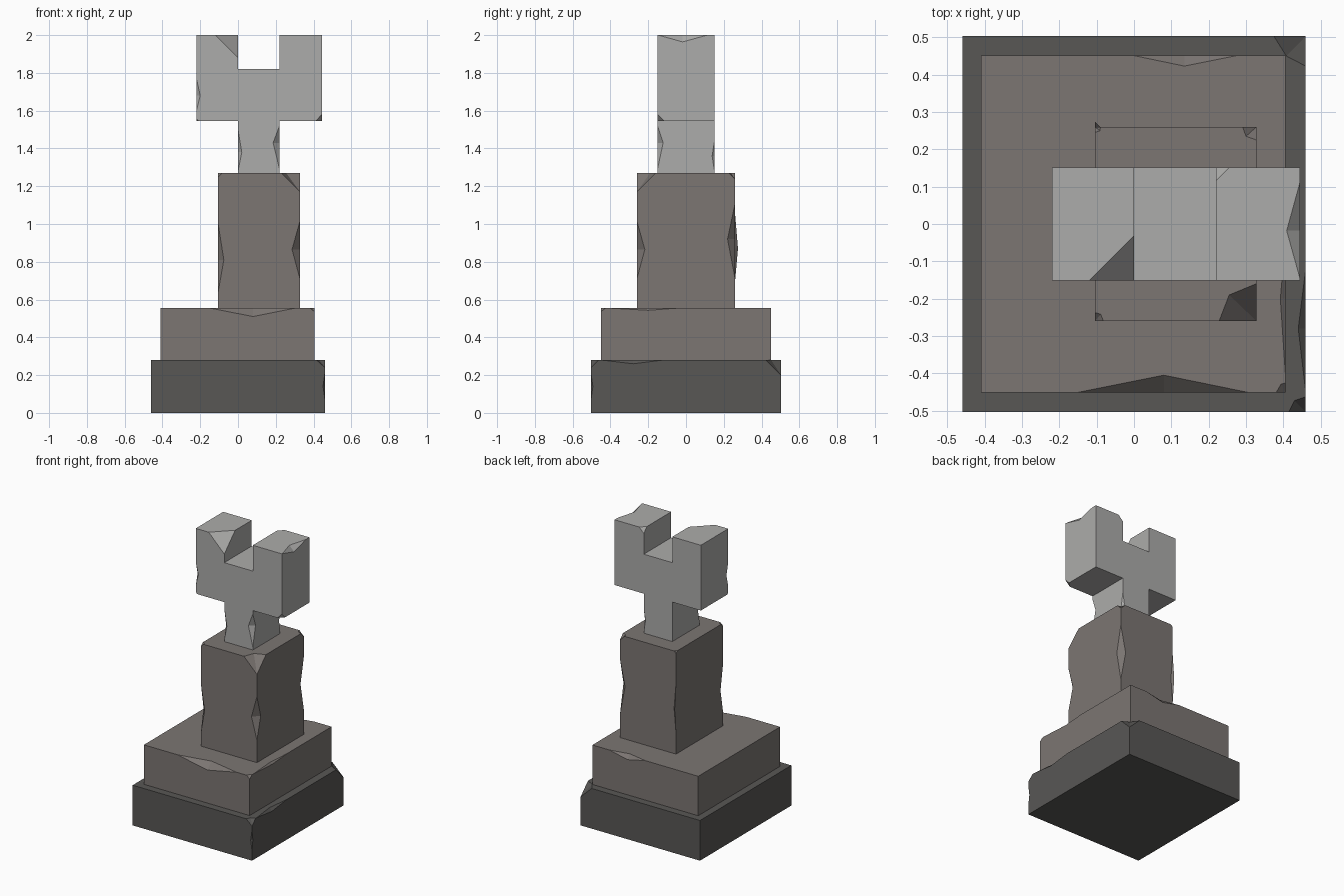
import bpy, bmesh
from mathutils import Vector

if "Cube" in bpy.data.objects:
    bpy.data.objects.remove(bpy.data.objects["Cube"])


def material(name, rgb):
    m = bpy.data.materials.new(name)
    m.diffuse_color = (*rgb, 1)
    m.use_nodes = True
    m.node_tree.nodes["Principled BSDF"].inputs["Base Color"].default_value = m.diffuse_color
    return m


def prism(profile, y):
    """Faces (point loops) of an xz profile extruded from -y to y."""
    front = [Vector((px, -y, pz)) for px, pz in profile]
    back = [Vector((px, y, pz)) for px, pz in profile]
    n = len(profile)
    sides = [[front[i], back[i], back[(i + 1) % n], front[(i + 1) % n]] for i in range(n)]
    return [front, back[::-1]] + sides


def box(x0, x1, y, z0, z1):
    return prism([(x0, z0), (x1, z0), (x1, z1), (x0, z1)], y)


def along(axis, d):
    v = Vector((0, 0, 0))
    v[axis] = d
    return v


def same(a, b):
    return (a - b).length < 1e-5


def chip(faces, corner, cut, inner=None):
    """Break off a corner; inner is an extra break point on the horizontal face."""
    c = Vector(corner)
    px, py, pz = [c + along(k, cut[k]) for k in range(3)]
    mid = c + Vector((*inner, 0)) if inner else None
    for f in faces:
        for i, p in enumerate(f):
            if not same(p, c):
                continue
            new = []
            for q in (f[i - 1], f[(i + 1) % len(f)]):
                k = max(range(3), key=lambda a: abs(q[a] - c[a]))
                new.append(c + along(k, cut[k]))
            if mid and all(abs(q.z - c.z) < 1e-5 for q in f):
                new.insert(1, mid)
            f[i:i + 1] = new
            break
    faces.extend([[px, mid, pz], [mid, py, pz]] if mid else [[px, py, pz]])


def nick(faces, middle, axis, lo, hi, cut):
    """Knock a V-shaped dent into the edge that runs along axis."""
    m = Vector(middle)
    a, b = m.copy(), m.copy()
    a[axis], b[axis] = lo, hi
    j, k = [q for q in range(3) if q != axis]
    ends = []
    for inward, flat in ((j, k), (k, j)):
        p = m + along(inward, cut[inward])
        ends.append(p)
        for f in faces:
            if any(abs(q[flat] - m[flat]) > 1e-5 for q in f):
                continue
            for i, s in enumerate(f):
                e = f[(i + 1) % len(f)]
                on_line = all(abs(q[inward] - m[inward]) < 1e-5 for q in (s, e))
                low, high = sorted((s[axis], e[axis]))
                if on_line and low <= lo and hi <= high:
                    f[i + 1:i + 1] = [a, p, b] if s[axis] < e[axis] else [b, p, a]
                    break
    faces.extend([[a, ends[0], ends[1]], [b, ends[1], ends[0]]])


def build(name, faces, mat):
    bm = bmesh.new()
    verts = {}
    for f in faces:
        loop = []
        for p in f:
            key = tuple(round(c, 4) for c in p)
            if key not in verts:
                verts[key] = bm.verts.new(key)
            loop.append(verts[key])
        bm.faces.new(loop)
    bmesh.ops.recalc_face_normals(bm, faces=bm.faces[:])
    me = bpy.data.meshes.new(name)
    bm.to_mesh(me)
    bm.free()
    me.materials.append(mat)
    bpy.context.collection.objects.link(bpy.data.objects.new(name, me))


dark = material("dark stone", (0.098, 0.095, 0.091))
brown = material("brown grey stone", (0.200, 0.180, 0.170))
light = material("light stone", (0.415, 0.413, 0.405))

# Bottom slab
X, Y, Z = 0.46, 0.503, 0.28
f = box(-X, X, Y, 0, Z)
chip(f, (X, Y, Z), (-0.085, -0.08, -0.08), (-0.052, -0.053))
chip(f, (X, -Y, Z), (-0.045, 0.04, -0.04), (-0.03, 0.03))
nick(f, (X, -0.28, Z), 1, -0.45, -0.12, (-0.02, 0, -0.02))
nick(f, (X, -Y, 0.14), 2, 0.07, 0.21, (-0.01, 0.01, 0))
build("bottom_slab", f, dark)

# Upper step
X, Y, Z = 0.406, 0.451, 0.555
f = box(-0.41, X, Y, 0.28, Z)
chip(f, (X, -Y, Z), (-0.025, 0.025, -0.02), (-0.012, 0.022))
nick(f, (0.08, -Y, Z), 0, -0.15, 0.305, (0, 0.046, -0.045))
nick(f, (0.135, Y, Z), 0, 0.0, 0.275, (0, -0.028, -0.03))
nick(f, (X, -0.2, Z), 1, -0.41, -0.04, (-0.014, 0, -0.012))
build("upper_step", f, brown)

# Pillar
L, X, Y, Z = -0.105, 0.328, 0.26, 1.27
f = box(L, X, Y, 0.555, Z)
chip(f, (X, -Y, Z), (-0.1, 0.1, -0.1), (-0.073, 0.07))
chip(f, (X, Y, Z), (-0.037, -0.035, -0.035), (-0.028, -0.025))
chip(f, (L, -Y, Z), (0.023, 0.023, -0.02), (0.016, 0.018))
chip(f, (L, Y, Z), (0.015, -0.015, -0.015), (0.014, -0.01))
nick(f, (X, -Y, 0.865), 2, 0.71, 1.015, (-0.042, 0.042, 0))
nick(f, (L, -Y, 0.81), 2, 0.64, 1.0, (0.03, 0.03, 0))
nick(f, (X, Y, 0.92), 2, 0.71, 1.11, (-0.04, -0.04, 0))
nick(f, (L, Y, 0.87), 2, 0.7, 1.05, (0.015, 0.015, 0))
build("pillar", f, brown)

# Forked top with its neck
L, X, Y, Z = -0.22, 0.445, 0.151, 2.0
U, N, B = 1.545, 0.22, 1.82
f = prism([(0, 1.27), (N, 1.27), (N, U), (X, U), (X, Z), (N, Z),
           (N, B), (0, B), (0, Z), (L, Z), (L, U), (0, U)], Y)
chip(f, (0, -Y, Z), (-0.12, 0.12, -0.12))
chip(f, (N, Y, Z), (0.035, -0.035, -0.035))
chip(f, (X, -Y, U), (-0.035, 0.035, 0.035))
chip(f, (L, -Y, U), (0.012, 0.012, 0.012))
nick(f, (X, -0.018, Z), 1, -0.147, 0.113, (-0.036, 0, -0.036))
nick(f, (L, -Y, 1.68), 2, 1.6, 1.77, (0.02, 0.02, 0))
nick(f, (N, -Y, 1.43), 2, 1.29, 1.52, (-0.034, 0.03, 0))
nick(f, (0, -Y, 1.38), 2, 1.28, 1.5, (0.02, 0.02, 0))
nick(f, (N, Y, 1.36), 2, 1.28, 1.44, (-0.013, -0.013, 0))
build("forked_top", f, light)
